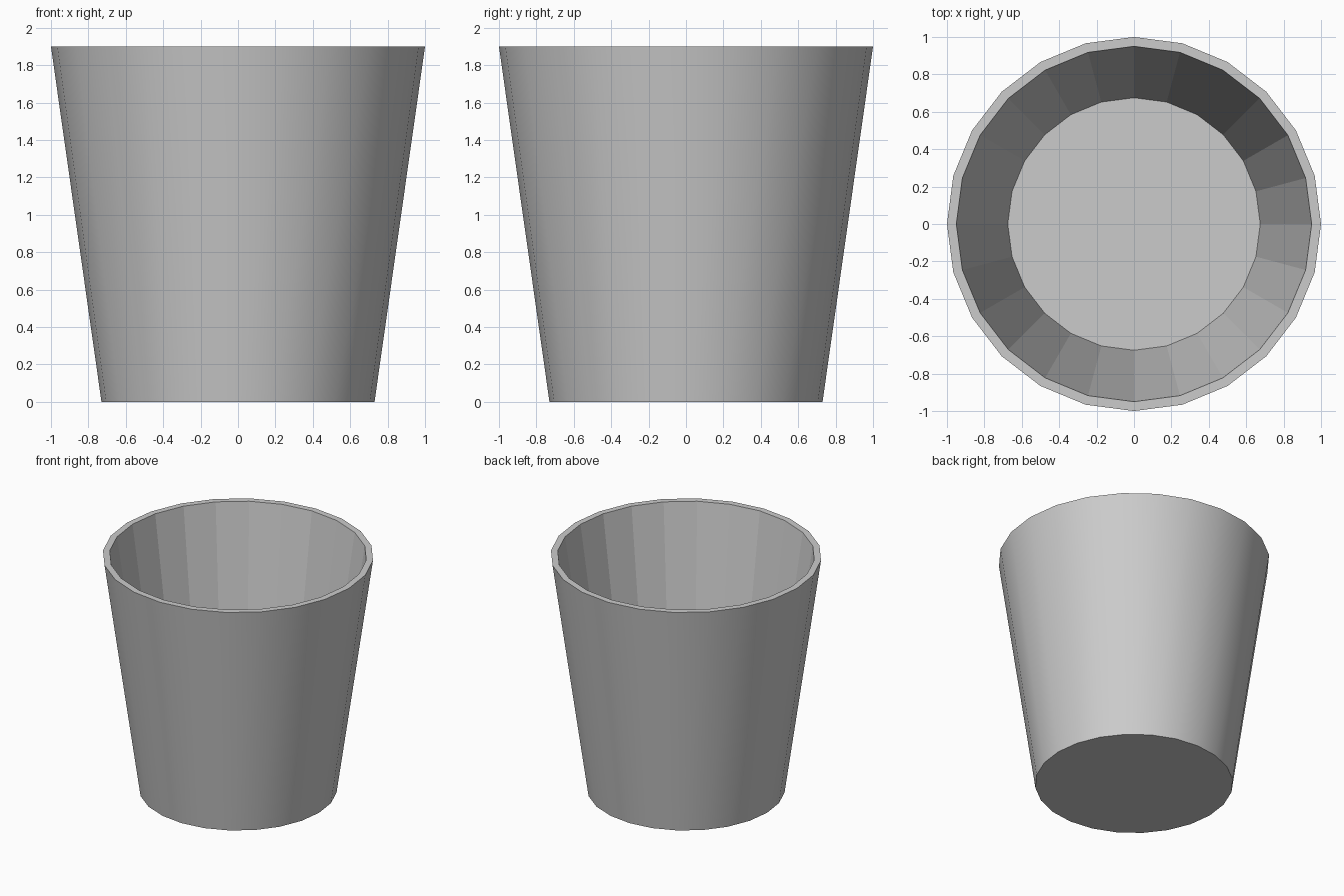
import bpy, bmesh, math

if "Cube" in bpy.data.objects:
    bpy.data.objects.remove(bpy.data.objects["Cube"])

SIDES = 24
# Closed profile (radius, height): outer base, outer rim, inner rim, inner floor
PROFILE = [(0.73, 0.0), (1.0, 1.9), (0.95, 1.9), (0.675, 0.04)]

bm = bmesh.new()
rings = []
for r, z in PROFILE:
    rings.append([bm.verts.new((r * math.cos(a), r * math.sin(a), z))
                  for a in (2 * math.pi * i / SIDES for i in range(SIDES))])

# Outer wall (smooth), rim and inner wall (faceted)
for k in range(3):
    lower, upper = rings[k], rings[k + 1]
    for i in range(SIDES):
        j = (i + 1) % SIDES
        face = bm.faces.new((lower[i], lower[j], upper[j], upper[i]))
        face.smooth = (k == 0)

# Underside and inside floor
bm.faces.new(rings[0][::-1])
bm.faces.new(rings[3])
bm.normal_update()

# Crisp edges at rim and base
for e in bm.edges:
    e.smooth = e.calc_face_angle(0) < math.radians(30)

mesh = bpy.data.meshes.new("tapered_cup")
bm.to_mesh(mesh)
bm.free()
cup = bpy.data.objects.new("tapered_cup", mesh)
bpy.context.collection.objects.link(cup)
